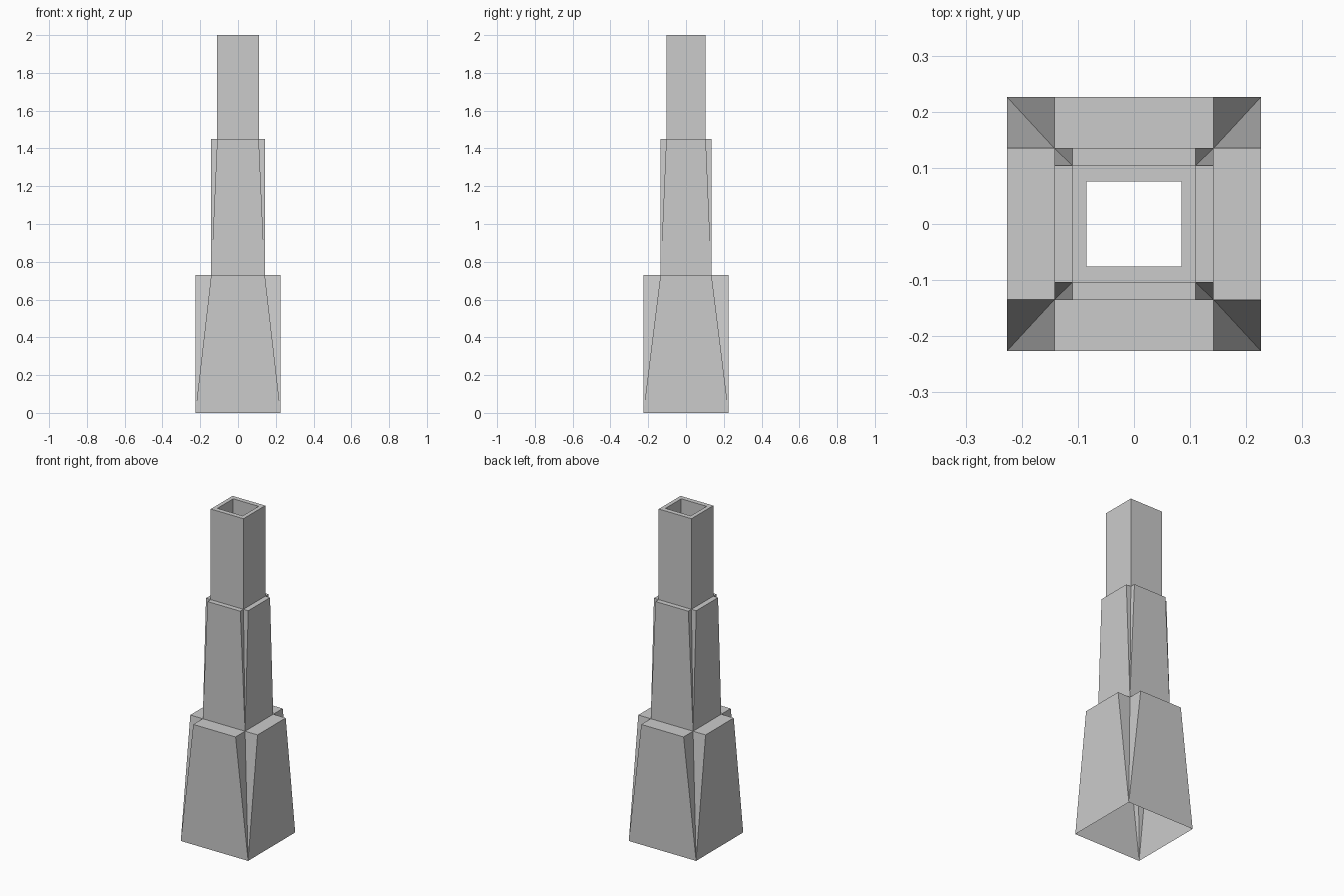
import bpy, bmesh

if "Cube" in bpy.data.objects:
    bpy.data.objects.remove(bpy.data.objects["Cube"])

stone = bpy.data.materials.new("light grey")
stone.diffuse_color = (0.6, 0.6, 0.6, 1)
stone.use_nodes = True
stone.node_tree.nodes["Principled BSDF"].inputs["Base Color"].default_value = stone.diffuse_color

SIGNS = [(-1, -1), (1, -1), (1, 1), (-1, 1)]  # corners, counter-clockwise from front left


def ring(bm, hx, hy, z):
    return [bm.verts.new((sx * hx, sy * hy, z)) for sx, sy in SIGNS]


def bridge(bm, lower, upper):
    for i in range(4):
        j = (i + 1) % 4
        bm.faces.new((lower[i], lower[j], upper[j], upper[i]))


def notched_tier(bm, base, outer, inner, z):
    """Upright walls whose corners are cut by a notch that widens upwards."""
    (ox, oy), (ix, iy) = outer, inner
    front_back = ring(bm, ix, oy, z)
    sides = ring(bm, ox, iy, z)
    inside = ring(bm, ix, iy, z)
    for i in range(4):
        j = (i + 1) % 4
        edge = front_back if i % 2 == 0 else sides
        # wall panel and the ledge on top of it
        bm.faces.new((base[i], base[j], edge[j], edge[i]))
        bm.faces.new((edge[i], edge[j], inside[j], inside[i]))
        # two faces of the corner notch
        prev, nxt = (sides, front_back) if i % 2 == 0 else (front_back, sides)
        bm.faces.new((base[i], inside[i], prev[i]))
        bm.faces.new((base[i], nxt[i], inside[i]))
    return inside


bm = bmesh.new()
low, mid, top = (0.226, 0.226), (0.142, 0.135), (0.11, 0.1045)
hole = (0.085, 0.0757)

# Two notched tiers, open underneath
r = ring(bm, *low, 0)
r = notched_tier(bm, r, low, mid, 0.73)
r = notched_tier(bm, r, mid, top, 1.45)

# Plain top shaft with rim and open flue
rim = ring(bm, *top, 2.0)
lip = ring(bm, *hole, 2.0)
flue = ring(bm, *hole, 1.45)
bridge(bm, r, rim)
bridge(bm, rim, lip)
bridge(bm, lip, flue)

me = bpy.data.meshes.new("stepped_tower")
bm.to_mesh(me)
bm.free()
me.materials.append(stone)
bpy.context.collection.objects.link(bpy.data.objects.new("stepped_tower", me))
